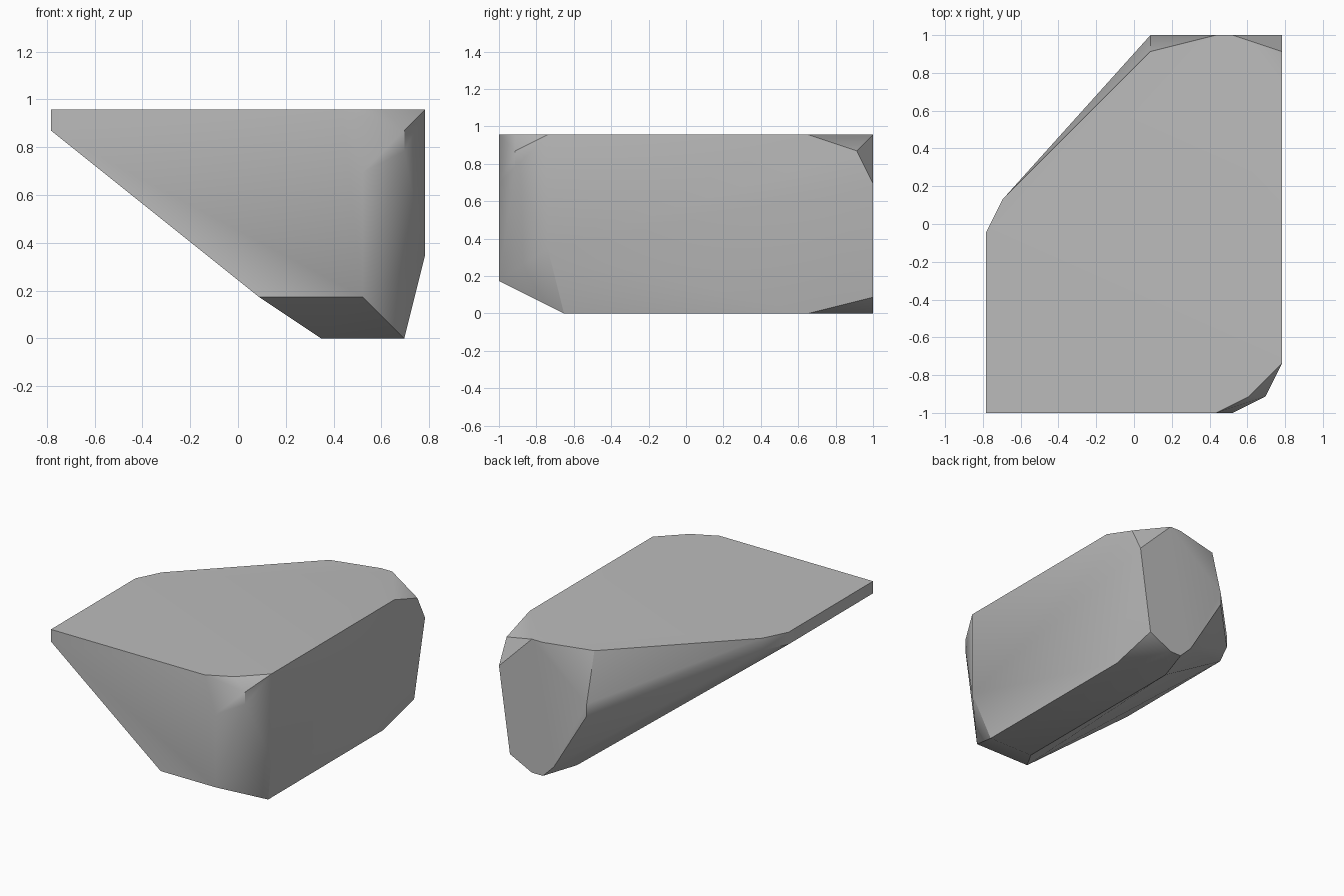
import bpy
import bmesh
import math
from mathutils import Vector

default_cube = bpy.data.objects.get("Cube")
if default_cube:
    bpy.data.objects.remove(default_cube, do_unlink=True)

# The stone is laid out on a coarse lattice, 23 cells long
CELL = 2 / 23
ORIGIN = Vector((0, 11.5, 0))


def make_material(name, colour):
    material = bpy.data.materials.new(name)
    material.use_nodes = True
    material.diffuse_color = colour
    shader = material.node_tree.nodes["Principled BSDF"]
    shader.inputs["Base Color"].default_value = colour
    shader.inputs["Roughness"].default_value = 0.9
    return material


def add_outline(bm, height, outline):
    """Add one horizontal outline of the stone at a lattice height."""
    for x, y in outline:
        bm.verts.new((Vector((x, y, height)) - ORIGIN) * CELL)


def add_upright(bm, x, y, *heights):
    """Add the ends of an upright edge."""
    for height in heights:
        add_outline(bm, height, [(x, y)])


def wrap_in_flat_faces(bm):
    """Wrap the outlines in a convex skin and merge coplanar triangles."""
    hull = bmesh.ops.convex_hull(bm, input=bm.verts[:])
    loose = {item for key in ("geom_interior", "geom_unused")
             for item in hull[key] if isinstance(item, bmesh.types.BMVert)}
    bmesh.ops.delete(bm, geom=list(loose), context="VERTS")
    bmesh.ops.dissolve_limit(bm, angle_limit=math.radians(0.2),
                             verts=bm.verts[:], edges=bm.edges[:])
    bmesh.ops.recalc_face_normals(bm, faces=bm.faces[:])


bm = bmesh.new()

# Flat top and narrow base
add_outline(bm, 11, [(-9, 0), (-9, 11), (-8, 13), (1, 22), (5, 23),
                     (6, 23), (9, 19), (9, 3), (7, 1), (5, 0)])
add_outline(bm, 0, [(4, 4), (8, 4), (8, 19), (6, 23), (5, 23), (4, 20)])

# Thin lip along the overhanging side
add_outline(bm, 10, [(-9, 0), (-9, 11), (-8, 13)])

# Front face and its rounded corner
add_outline(bm, 2, [(1, 0), (6, 0)])
add_upright(bm, 6, 0, 8)
add_upright(bm, 8, 1, 9, 10)
add_upright(bm, 9, 3, 4, 5)

# Back face with chipped corners
add_outline(bm, 1, [(4, 23), (8, 23)])
add_upright(bm, 1, 23, 6, 7)
add_upright(bm, 9, 23, 8)
add_upright(bm, 9, 22, 10)

wrap_in_flat_faces(bm)
mesh = bpy.data.meshes.new("stone_chunk")
bm.to_mesh(mesh)
bm.free()

stone = bpy.data.objects.new("stone_chunk", mesh)
bpy.context.collection.objects.link(stone)
mesh.materials.append(make_material("stone_grey", (0.5, 0.5, 0.5, 1)))

# Soft shading over shallow facets, crisp along strong edges
bpy.ops.object.select_all(action="DESELECT")
stone.select_set(True)
bpy.context.view_layer.objects.active = stone
bpy.ops.object.shade_smooth_by_angle(angle=math.radians(30))
